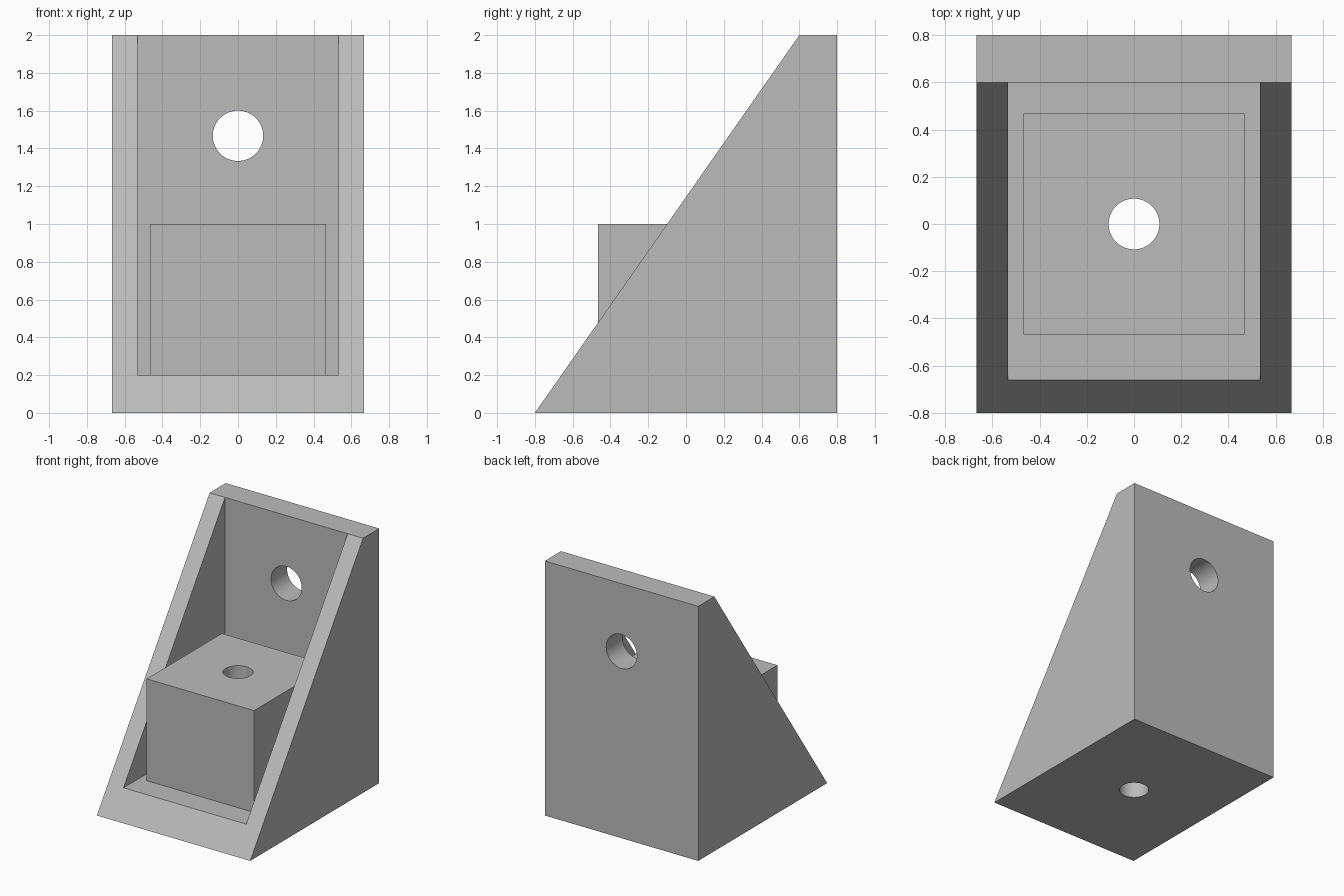
import bpy, bmesh, math
from mathutils import Matrix

if "Cube" in bpy.data.objects:
    bpy.data.objects.remove(bpy.data.objects["Cube"], do_unlink=True)

# Single grey material
grey = bpy.data.materials.new("plain grey")
grey.use_nodes = True
colour = (0.5, 0.5, 0.5, 1)
grey.diffuse_color = colour
grey.node_tree.nodes["Principled BSDF"].inputs["Base Color"].default_value = colour


def finish(name, bm):
    bmesh.ops.recalc_face_normals(bm, faces=bm.faces)
    mesh = bpy.data.meshes.new(name)
    bm.to_mesh(mesh)
    bm.free()
    mesh.materials.append(grey)
    obj = bpy.data.objects.new(name, mesh)
    bpy.context.collection.objects.link(obj)
    return obj


def extrude_profile(name, profile, half_width):
    """Extrude a (y, z) outline along x."""
    bm = bmesh.new()
    face = bm.faces.new([bm.verts.new((-half_width, y, z)) for y, z in profile])
    new = bmesh.ops.extrude_face_region(bm, geom=[face])["geom"]
    verts = [v for v in new if isinstance(v, bmesh.types.BMVert)]
    bmesh.ops.translate(bm, verts=verts, vec=(2 * half_width, 0, 0))
    return finish(name, bm)


def cylinder(name, radius, depth, matrix):
    bm = bmesh.new()
    bmesh.ops.create_cone(bm, cap_ends=True, segments=64, radius1=radius,
                          radius2=radius, depth=depth, matrix=matrix)
    return finish(name, bm)


def cut(target, cutter):
    cutter.hide_render = True
    mod = target.modifiers.new(cutter.name, "BOOLEAN")
    mod.operation = "DIFFERENCE"
    mod.solver = "EXACT"
    mod.object = cutter
    bpy.context.view_layer.objects.active = target
    bpy.ops.object.modifier_apply(modifier=mod.name)


# Wedge-shaped bracket with an open pocket between its side walls
bracket = extrude_profile("bracket", [(-0.8, 0), (0.8, 0), (0.8, 2), (0.6, 2)], 2 / 3)
pocket = extrude_profile("pocket_cutter", [(-1, 0.2), (0.6, 0.2), (0.6, 2.2), (-1, 2.2)], 0.533)
cut(bracket, pocket)

# Block standing on the pocket floor
block = extrude_profile("block", [(-0.467, 0.2), (0.467, 0.2), (0.467, 1), (-0.467, 1)], 0.467)

# Bolt holes: one through the back wall, one through block and floor
wall_hole = cylinder("wall_hole_cutter", 0.1333, 0.6,
                     Matrix.Translation((0, 0.7, 1.467)) @ Matrix.Rotation(math.pi / 2, 4, "X"))
floor_hole = cylinder("floor_hole_cutter", 0.1075, 3, Matrix.Translation((0, 0, 0.5)))
cut(bracket, wall_hole)
cut(bracket, floor_hole)
cut(block, floor_hole)

for helper in (pocket, wall_hole, floor_hole):
    bpy.data.objects.remove(helper, do_unlink=True)

# Smooth hole walls, crisp edges elsewhere
bpy.ops.object.select_all(action="DESELECT")
for obj in (bracket, block):
    obj.select_set(True)
bpy.context.view_layer.objects.active = bracket
bpy.ops.object.shade_smooth_by_angle(angle=math.radians(30))
